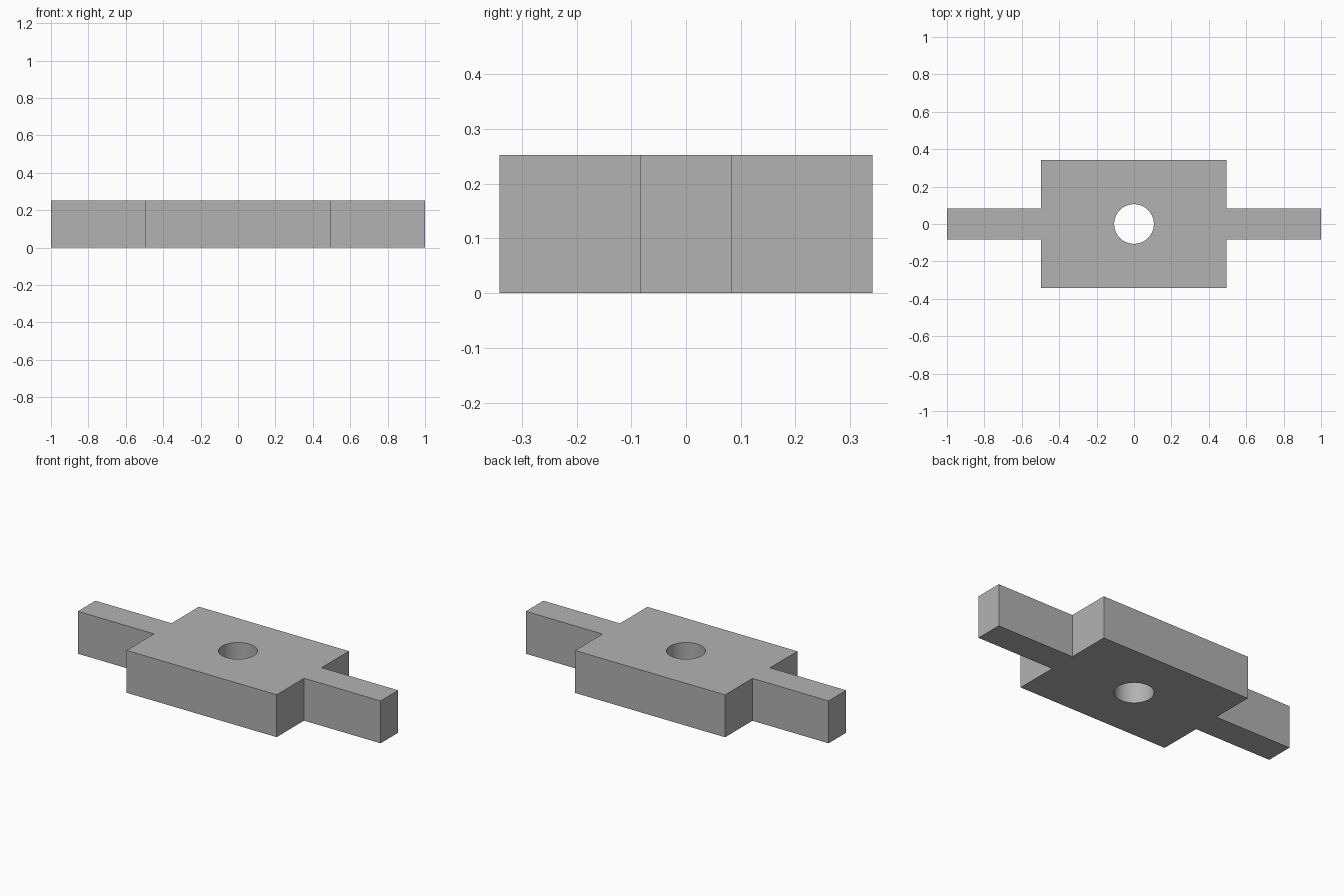
import bpy, bmesh

if "Cube" in bpy.data.objects:
    bpy.data.objects.remove(bpy.data.objects["Cube"])

HEIGHT = 0.253
HOLE_RADIUS = 0.106
X_LEFT, X_RIGHT = -0.497, 0.494   # block ends
Y_BLOCK, Y_ARM = 0.341, 0.083     # half widths

grey = bpy.data.materials.new("plain_grey")
grey.diffuse_color = (0.448, 0.448, 0.448, 1.0)
grey.use_nodes = True
grey.node_tree.nodes["Principled BSDF"].inputs["Base Color"].default_value = grey.diffuse_color

# Plate: half outline mirrored across y, then extruded
half = [(1, Y_ARM), (X_RIGHT, Y_ARM), (X_RIGHT, Y_BLOCK),
        (X_LEFT, Y_BLOCK), (X_LEFT, Y_ARM), (-1, Y_ARM)]
outline = half + [(x, -y) for x, y in reversed(half)]
bm = bmesh.new()
face = bm.faces.new([bm.verts.new((x, y, 0)) for x, y in outline])
top = bmesh.ops.extrude_face_region(bm, geom=[face])["geom"]
bmesh.ops.translate(bm, vec=(0, 0, HEIGHT),
                    verts=[v for v in top if isinstance(v, bmesh.types.BMVert)])
bmesh.ops.recalc_face_normals(bm, faces=bm.faces)
mesh = bpy.data.meshes.new("plate_with_arms")
bm.to_mesh(mesh)
bm.free()
mesh.materials.append(grey)
plate = bpy.data.objects.new("plate_with_arms", mesh)
bpy.context.collection.objects.link(plate)

# Round through hole
bpy.ops.mesh.primitive_cylinder_add(vertices=64, radius=HOLE_RADIUS,
                                    depth=HEIGHT * 2, location=(0, 0, HEIGHT / 2))
cutter = bpy.context.object
cutter.name = "hole_cutter"
cutter.hide_render = True
cutter.data.materials.append(grey)
cut = plate.modifiers.new("hole", 'BOOLEAN')
cut.operation = 'DIFFERENCE'
cut.solver = 'EXACT'
cut.object = cutter

bpy.ops.object.select_all(action='DESELECT')
plate.select_set(True)
bpy.context.view_layer.objects.active = plate
bpy.ops.object.modifier_apply(modifier=cut.name)
bpy.data.objects.remove(cutter)
bpy.ops.object.shade_smooth_by_angle()
